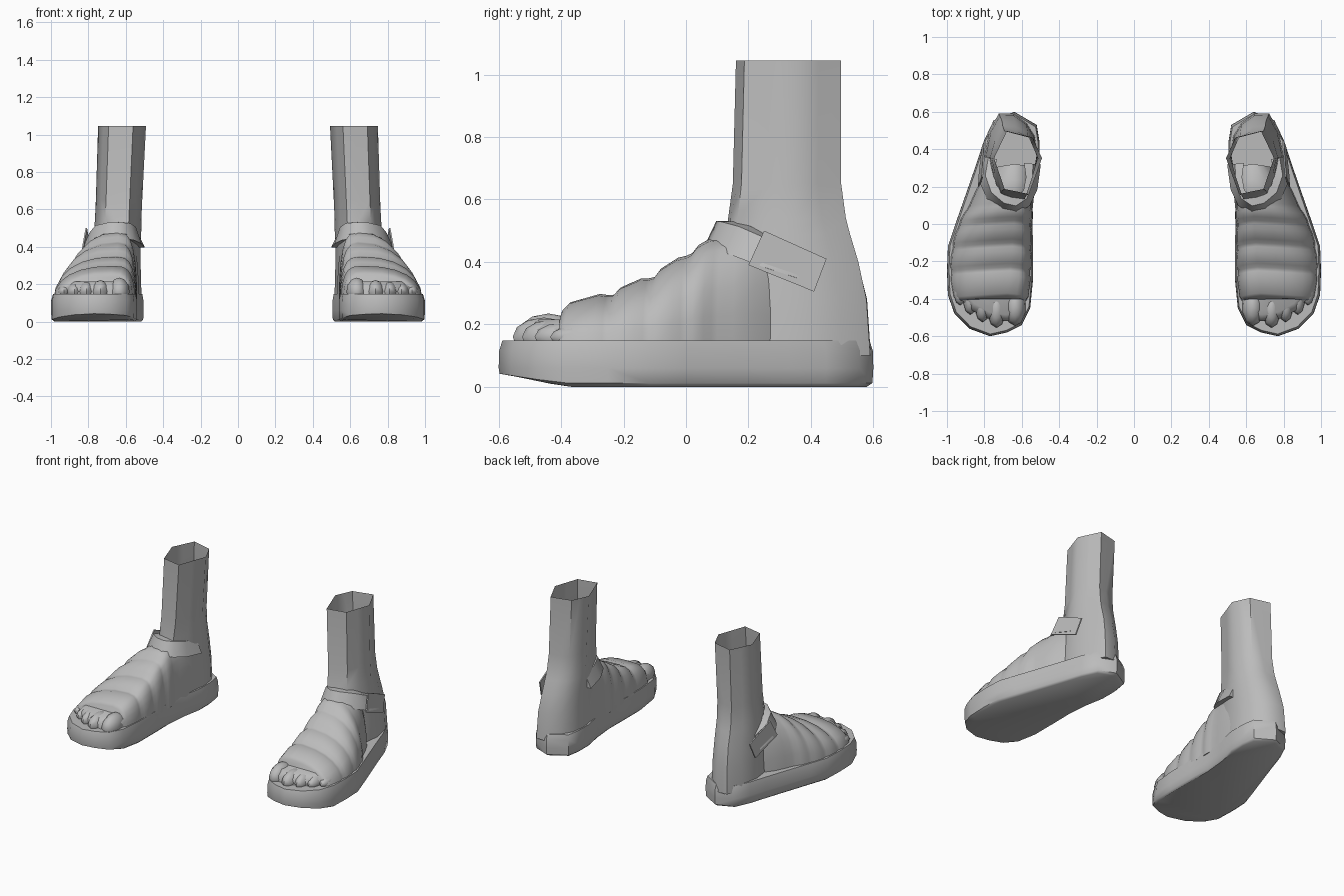
import bpy, bmesh, math
from mathutils import Vector

if "Cube" in bpy.data.objects:
    bpy.data.objects.remove(bpy.data.objects["Cube"])

grey = bpy.data.materials.new("plain grey")
grey.diffuse_color = (0.5, 0.5, 0.5, 1)
grey.use_nodes = True
grey.node_tree.nodes["Principled BSDF"].inputs["Base Color"].default_value = grey.diffuse_color


def finish(name, bm, angle=45):
    """Turn a bmesh into a smooth-shaded part mirrored onto the other foot."""
    bmesh.ops.recalc_face_normals(bm, faces=bm.faces)
    mesh = bpy.data.meshes.new(name)
    bm.to_mesh(mesh)
    bm.free()
    mesh.materials.append(grey)
    ob = bpy.data.objects.new(name, mesh)
    bpy.context.collection.objects.link(ob)
    bpy.ops.object.select_all(action='DESELECT')
    bpy.context.view_layer.objects.active = ob
    ob.select_set(True)
    bpy.ops.object.shade_smooth_by_angle(angle=math.radians(angle))
    ob.modifiers.new("other foot", 'MIRROR').use_mirror_merge = False


def loft(name, rings, start=True, end=True, angle=45):
    """Skin closed rings, with optional end caps."""
    bm = bmesh.new()
    rows = [[bm.verts.new(p) for p in r] for r in rings]
    n = len(rows[0])
    for a, b in zip(rows, rows[1:]):
        for i in range(n):
            j = (i + 1) % n
            bm.faces.new((a[i], a[j], b[j], b[i]))
    if start:
        bm.faces.new(rows[0])
    if end:
        bm.faces.new(rows[-1])
    finish(name, bm, angle)


def interp(table, y):
    for a, b in zip(table, table[1:]):
        if y <= b[0]:
            t = max(0, (y - a[0]) / (b[0] - a[0]))
            return [p + (q - p) * t for p, q in zip(a, b)][1:]
    return table[-1][1:]


# Sole: foot outline stacked in rounded layers, toe end curling up
outline = [(.77, -.60), (.68, -.58), (.60, -.54), (.555, -.45), (.54, -.3), (.54, -.1),
           (.545, .05), (.53, .2), (.505, .33), (.505, .44), (.52, .53), (.64, .60),
           (.75, .555), (.80, .45), (.84, .33), (.885, .2), (.955, 0), (.995, -.12),
           (1.0, -.25), (.995, -.38), (.96, -.48), (.88, -.56)]


def sole_ring(z, shrink, curl):
    ring = []
    for x, y in outline:
        cx = .72 if y < 0 else .68
        lift = max(0, -.4 - y) * curl
        ring.append((cx + (x - cx) * shrink, y * (1 - (1 - shrink) * .5), z + lift))
    return ring


loft("sole", [sole_ring(0, .93, .2), sole_ring(.012, .99, .15), sole_ring(.06, 1, 0),
              sole_ring(.115, .995, 0), sole_ring(.148, .96, 0)], angle=50)

# Upper: y, inner x, outer x, top height, ridge x
shape = [(-.41, .575, .955, .25, .68), (-.35, .562, .975, .27, .67), (-.25, .555, .98, .295, .66),
         (-.12, .55, .97, .352, .65), (0, .55, .935, .428, .64), (.08, .545, .89, .475, .64),
         (.15, .54, .86, .50, .64), (.22, .53, .825, .50, .64), (.30, .53, .76, .46, .64)]
stations = []
edges = [-.41, -.25, -.12, 0, .10]
for a, b in zip(edges, edges[1:]):          # overlapping straps form the ridges
    stations += [(a, 0), (a + .02, .014), (b - .045, .014), (b - .02, .004)]
stations += [(.10, 0), (.15, 0), (.22, 0), (.30, 0)]
rings = []
for y, bump in stations:
    xi, xo, zt, xa = interp(shape, y)
    ring = []
    for k in range(13):
        t = math.pi * k / 12
        c, s = math.cos(t), max(0, math.sin(t))
        side = (xo - xa) if c > 0 else (xa - xi)
        power = .85 if c > 0 else .6
        x = xa + math.copysign(abs(c) ** power, c) * (side + bump * .5)
        ring.append((x, y - .02 * abs(c) + .02, .12 + (zt + bump - .12) * s ** .9))
    rings.append(ring)
loft("strapped_upper", rings, angle=50)

# Toes: five flattened rounded lumps, largest on the inside
toes = [(.635, -.44, .058, .105, .235), (.735, -.455, .05, .1, .222), (.81, -.43, .043, .095, .215),
        (.875, -.395, .04, .09, .205), (.93, -.35, .035, .085, .195)]
bm = bmesh.new()
for x, y, rx, ry, top in toes:
    made = bmesh.ops.create_uvsphere(bm, u_segments=10, v_segments=6, radius=1)
    for v in made['verts']:
        v.co = Vector((x + v.co.x * rx, y + v.co.y * ry, .16 + v.co.z * (top - .16)))
finish("toes", bm, 60)

# Toe bed: bridges the toes to the strap
pad = [(.57, -.38), (.60, -.49), (.68, -.52), (.78, -.505), (.87, -.46), (.945, -.38), (.95, -.3), (.57, -.3)]
loft("toe_pad", [[(x, y, .13) for x, y in pad], [(x, y, .185) for x, y in pad],
                 [(.74 + (x - .74) * .88, y + .035, .215) for x, y in pad]], angle=50)

# Heel and leg: six-sided tube, rounder toward the heel, open at the top
hexagon = [(1, .57), (.73, 1), (.2, .9), (0, .57), (.27, 0), (.78, .08)]


def leg_ring(z, x0, x1, y0, y1, bulge):
    ring = []
    for i, a in enumerate(hexagon):
        b = hexagon[(i + 1) % 6]
        mid = [.5 + ((a[k] + b[k]) / 2 - .5) * (1 + bulge) for k in (0, 1)]
        for u, v in (a, mid):
            ring.append((x0 + (x1 - x0) * u, y0 + (y1 - y0) * v, z))
    return ring


loft("heel_and_leg", [leg_ring(.10, .515, .80, .08, .59, .12), leg_ring(.28, .52, .79, .10, .578, .12),
                      leg_ring(.40, .52, .775, .11, .552, .10), leg_ring(.49, .517, .77, .13, .525, .08),
                      leg_ring(.54, .517, .765, .135, .512, .04), leg_ring(.65, .512, .76, .15, .497, 0),
                      leg_ring(1.045, .492, .748, .16, .497, 0)], end=False, angle=50)

# Ankle strap: leaning band around the front of the ankle
path = [(.80, .36, .39), (.815, .25, .43), (.775, .15, .47), (.70, .09, .485), (.63, .075, .487),
        (.565, .115, .48), (.53, .2, .46), (.518, .32, .44)]
band = []
for x, y, z in path:
    out = Vector((x - .65, y - .33, 0)).normalized()
    p, up = Vector((x, y, z)), Vector((0, 0, .044))
    band.append([p + out * .02 - up, p - out * .022 + up, p - out * .07 + up, p - out * .05 - up])
loft("ankle_strap", band, angle=50)

# Fastening tab: slanted plate on the outer side of the strap
tab = [(.815, .25, .50), (.80, .45, .41), (.815, .41, .305), (.835, .2, .39)]
loft("strap_tab", [[(x, y, z) for x, y, z in tab], [(x - .008, y, z) for x, y, z in tab]], angle=30)
